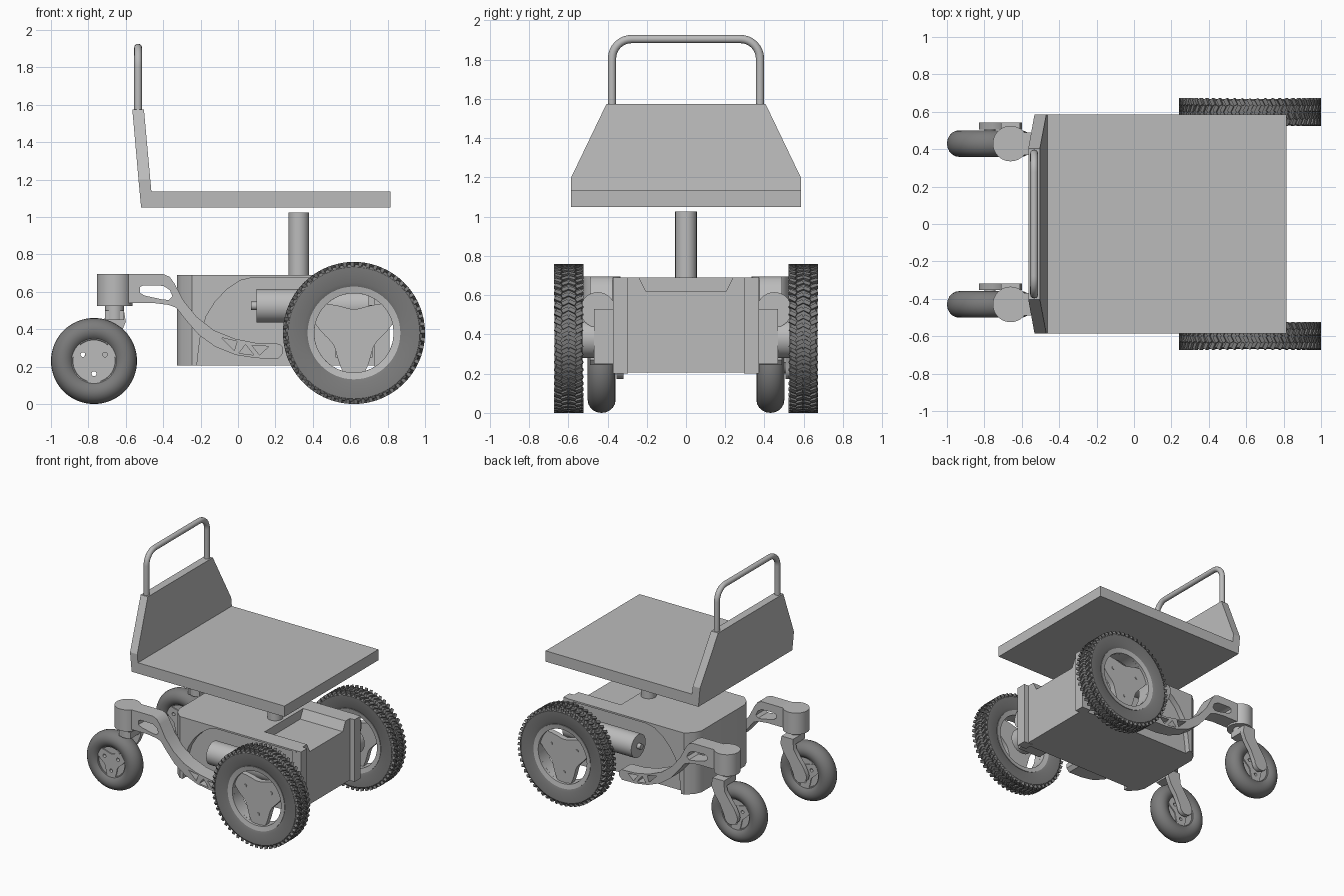
import bpy, bmesh, math
from math import sin, cos, radians, pi
from mathutils import Matrix, Vector

cube = bpy.data.objects.get("Cube")
if cube:
    bpy.data.objects.remove(cube)


def material(name, value):
    m = bpy.data.materials.new(name)
    m.use_nodes = True
    col = (value, value, value, 1)
    m.diffuse_color = col
    m.node_tree.nodes["Principled BSDF"].inputs["Base Color"].default_value = col
    return m


GREY = material("light grey", 0.5)
RUBBER = material("dark rubber", 0.2)
parts = []


def add(name, bm, mat=GREY):
    bmesh.ops.recalc_face_normals(bm, faces=bm.faces[:])
    me = bpy.data.meshes.new(name)
    bm.to_mesh(me)
    bm.free()
    me.materials.append(mat)
    ob = bpy.data.objects.new(name, me)
    bpy.context.scene.collection.objects.link(ob)
    parts.append(ob)
    return ob


def prism(name, outline, lo, hi, axis="y", mat=GREY):
    """Extrude an outline: (x, z) along y, (x, y) along z, or (y, z) along x."""
    bm = bmesh.new()
    place = {"y": lambda a, b, c: (a, c, b), "z": lambda a, b, c: (a, b, c),
             "x": lambda a, b, c: (c, a, b)}[axis]
    ends = [[bm.verts.new(place(a, b, c)) for a, b in outline] for c in (lo, hi)]
    for e in ends:
        bm.faces.new(e)
    for i in range(len(outline)):
        j = (i + 1) % len(outline)
        bm.faces.new((ends[0][i], ends[0][j], ends[1][j], ends[1][i]))
    return add(name, bm, mat)


def box(name, x0, x1, y0, y1, z0, z1):
    return prism(name, [(x0, z0), (x1, z0), (x1, z1), (x0, z1)], y0, y1)


def cylinder(name, centre, r, depth, axis="z", n=40):
    bm = bmesh.new()
    rot = {"x": Matrix.Rotation(pi / 2, 4, "Y"), "y": Matrix.Rotation(pi / 2, 4, "X"),
           "z": Matrix()}[axis]
    bmesh.ops.create_cone(bm, cap_ends=True, segments=n, radius1=r, radius2=r,
                          depth=depth, matrix=Matrix.Translation(centre) @ rot)
    return add(name, bm)


def lathe(name, profile, centre, mat=GREY, n=64):
    """Spin a closed (radius, y) profile about a y axis."""
    bm = bmesh.new()
    rings = [[bm.verts.new((centre[0] + r * cos(2 * pi * i / n), centre[1] + y,
                            centre[2] + r * sin(2 * pi * i / n))) for r, y in profile]
             for i in range(n)]
    k = len(profile)
    for i in range(n):
        a, b = rings[i], rings[(i + 1) % n]
        for j in range(k):
            bm.faces.new((a[j], a[(j + 1) % k], b[(j + 1) % k], b[j]))
    return add(name, bm, mat)


def plate(name, loops, y, half):
    """Flat xz plate with holes: the first loop is the outside."""
    cu = bpy.data.curves.new(name, "CURVE")
    cu.dimensions = "2D"
    cu.fill_mode = "BOTH"
    cu.extrude = half
    for pts in loops:
        s = cu.splines.new("POLY")
        s.points.add(len(pts) - 1)
        for p, (a, b) in zip(s.points, pts):
            p.co = (a, b, 0, 1)
        s.use_cyclic_u = True
    tmp = bpy.data.objects.new(name, cu)
    bpy.context.scene.collection.objects.link(tmp)
    me = bpy.data.meshes.new_from_object(tmp)
    bpy.data.objects.remove(tmp)
    bm = bmesh.new()
    bm.from_mesh(me)
    bpy.data.meshes.remove(me)
    bmesh.ops.remove_doubles(bm, verts=bm.verts[:], dist=1e-5)
    bm.transform(Matrix.Translation((0, y, 0)) @ Matrix.Rotation(pi / 2, 4, "X"))
    return add(name, bm)


def circle(cx, cz, r, n=48, a0=0, a1=360):
    full = a1 - a0 == 360
    return [(cx + r * cos(radians(a0 + (a1 - a0) * i / (n if full else n - 1))),
             cz + r * sin(radians(a0 + (a1 - a0) * i / (n if full else n - 1))))
            for i in range(n)]


def lens(cx, cz, r, depth, mid, half):
    """Opening between the rim and a curved spoke edge."""
    pts = circle(cx, cz, r, 11, mid - half, mid + half)
    for i in range(1, 10):
        t = 1 - i / 5
        rr, a = r - depth * (1 - t * t), radians(mid + half * t)
        pts.append((cx + rr * cos(a), cz + rr * sin(a)))
    return pts


# Seat cushion and tapered backrest
prism("seat", [(-.518, 1.05), (.815, 1.05), (.815, 1.135), (-.463, 1.135),
               (-.469, 1.2), (-.532, 1.2)], -.585, .585)
back = prism("backrest", [(-.532, 1.2), (-.469, 1.2), (-.503, 1.575), (-.565, 1.575)],
             -.585, .585)
for v in back.data.vertices:
    if v.co.z > 1.5:
        v.co.y *= .405 / .585

# Push handle: bent tube
path = [(-.377, 1.56)] + circle(-.277, 1.805, .1, 9, 180, 90)
path += [(-y, z) for y, z in reversed(path)]
cu = bpy.data.curves.new("push_handle", "CURVE")
cu.dimensions = "3D"
cu.bevel_depth = .021
cu.bevel_resolution = 4
cu.use_fill_caps = True
sp = cu.splines.new("POLY")
sp.points.add(len(path) - 1)
for p, (y, z) in zip(sp.points, path):
    p.co = (-.534, y, z, 1)
tmp = bpy.data.objects.new("tmp", cu)
bpy.context.scene.collection.objects.link(tmp)
me = bpy.data.meshes.new_from_object(tmp)
bpy.data.objects.remove(tmp)
bm = bmesh.new()
bm.from_mesh(me)
bpy.data.meshes.remove(me)
add("push_handle", bm)

# Seat post
cylinder("seat_post", (.325, 0, .85), .055, .35)

# Chassis with a sloped pocket cut in its top front
half = [(-.325, .27), (-.30, .325), (-.245, .375), (-.22, .375), (-.22, .33), (.77, .33)]
body = prism("chassis", half + [(x, -y) for x, y in reversed(half)], .205, .69, "z")
cutter = prism("pocket_cutter", [(-.205, .62), (.205, .62), (.255, .72), (-.255, .72)],
               .40, .9, "x")
parts.remove(cutter)
cutter.hide_render = True
mod = body.modifiers.new("pocket", "BOOLEAN")
mod.operation = "DIFFERENCE"
mod.solver = "EXACT"
mod.object = cutter
bpy.context.view_layer.objects.active = body
bpy.ops.object.modifier_apply(modifier="pocket")
bpy.data.objects.remove(cutter)

# Side cheek outline, arched around the drive unit
cheek = [(-.22, .205), (-.22, .69), (.77, .69), (.77, .677), (.08, .677), (.01, .66),
         (-.06, .612), (-.12, .55), (-.17, .47), (-.20, .37), (-.213, .27)]

# Caster arm outline with slot and triangular windows
arm = [(-.62, .695), (-.40, .695), (-.365, .68), (-.34, .645), (-.29, .55), (-.22, .465),
       (-.13, .395), (-.02, .35), (.10, .326), (.22, .322), (.24, .305), (.24, .27),
       (.215, .243), (.10, .245), (-.01, .262), (-.12, .305), (-.21, .37), (-.28, .45),
       (-.33, .515), (-.37, .53), (-.45, .54), (-.62, .54)]
slot = [(-.525, .625), (-.505, .635), (-.40, .632), (-.365, .61), (-.35, .575),
        (-.37, .557), (-.40, .558), (-.50, .58), (-.525, .595)]
windows = [[(-.09, .355), (-.02, .285), (-.005, .335)], [(.005, .272), (.085, .262), (.04, .318)],
           [(.075, .313), (.115, .262), (.165, .308)]]

WX, WZ, CX, CZ = .62, .38, -.77, .23
for s, side in ((-1, "right"), (1, "left")):
    def span(a, b):
        return sorted((s * a, s * b))

    prism(side + "_cheek", cheek, *span(.32, .375))
    box(side + "_front_flange", .73, .81, *span(.295, .372), .20, .69)

    # Drive unit: motor, gearbox and axle
    cylinder(side + "_motor", (.40, s * .45, .525), .09, .60, "x")
    cylinder(side + "_motor_nub", (.09, s * .45, .525), .022, .04, "x", 16)
    box(side + "_gearbox", .52, .72, *span(.32, .47), .25, .53)
    cylinder(side + "_axle", (WX, s * .48, WZ), .10, .14, "y")

    # Drive wheel: tyre, rim and three spokes
    wy = s * .598
    tyre = [(.242, -.055), (.27, -.068), (.352, -.071), (.366, -.062), (.37, 0)]
    lathe(side + "_drive_tyre", tyre + [(r, -y) for r, y in tyre[-2::-1]],
          (WX, wy, WZ), RUBBER, 80)
    lathe(side + "_drive_rim", [(.212, -.055), (.248, -.062), (.248, .062), (.212, .055)],
          (WX, wy, WZ))
    plate(side + "_drive_spokes", [circle(WX, WZ, .225)] +
          [lens(WX, WZ, .212, .085, a, 43) for a in (90, 210, 330)], wy + s * .012, .022)
    for a in (30, 150, 270):
        cylinder(side + "_wheel_bolt", (WX + .13 * cos(radians(a)), wy + s * .036,
                 WZ + .13 * sin(radians(a))), .012, .008, "y", 12)

    # Zigzag tread lugs
    bm = bmesh.new()
    for i in range(56):
        for j in range(4):
            m = (Matrix.Translation((WX, wy, WZ))
                 @ Matrix.Rotation(2 * pi * (i + .5 * (j in (1, 2))) / 56, 4, "Y")
                 @ Matrix.Translation((0, -.0535 + .0357 * j, .368))
                 @ Matrix.Rotation(radians(28 if j % 2 else -28), 4, "Z")
                 @ Matrix.Diagonal((.021, .037, .023, 1)))
            bmesh.ops.create_cube(bm, size=1, matrix=m)
    add(side + "_tread", bm, RUBBER)

    # Caster arm and swivel head
    cy = s * .43
    plate(side + "_caster_arm", [arm, slot] + windows, cy, .06)
    cylinder(side + "_swivel_head", (-.66, cy, .61), .095, .17)
    cylinder(side + "_swivel_stem", (-.66, cy, .49), .05, .08)

    # Single-sided caster fork, always on the +y side
    fork = [(-.61, .50), (-.60, .44), (-.625, .38), (-.675, .31), (-.712, .23)]
    fork += circle(CX, CZ, .058, 10, -20, -200)
    fork += [(-.80, .30), (-.755, .36), (-.715, .42), (-.71, .50)]
    prism(side + "_fork_leg", fork, cy + .076, cy + .112)
    box(side + "_fork_bridge", -.71, -.61, cy - .04, cy + .112, .45, .50)
    cylinder(side + "_caster_axle", (CX, cy + .06, CZ), .03, .10, "y", 20)

    # Caster wheel: round tyre and drilled hub with raised centre
    lathe(side + "_caster_tyre", [(.165 + .065 * cos(2 * pi * i / 20), .071 * sin(2 * pi * i / 20))
                                  for i in range(20)], (CX, cy, CZ), RUBBER)
    holes = [circle(CX + .068 * cos(radians(a)), CZ + .068 * sin(radians(a)), .013, 12)
             for a in (30, 150, 270)]
    plate(side + "_caster_hub", [circle(CX, CZ, .13)] + holes, cy, .042)
    plate(side + "_caster_spokes", [circle(CX, CZ, .128)] + holes +
          [lens(CX, CZ, .115, .05, a, 42) for a in (90, 210, 330)], cy, .05)

# Smooth curved surfaces, keep hard edges
bpy.ops.object.select_all(action="DESELECT")
for ob in parts:
    ob.select_set(True)
bpy.context.view_layer.objects.active = parts[0]
bpy.ops.object.shade_smooth_by_angle(angle=radians(32))
